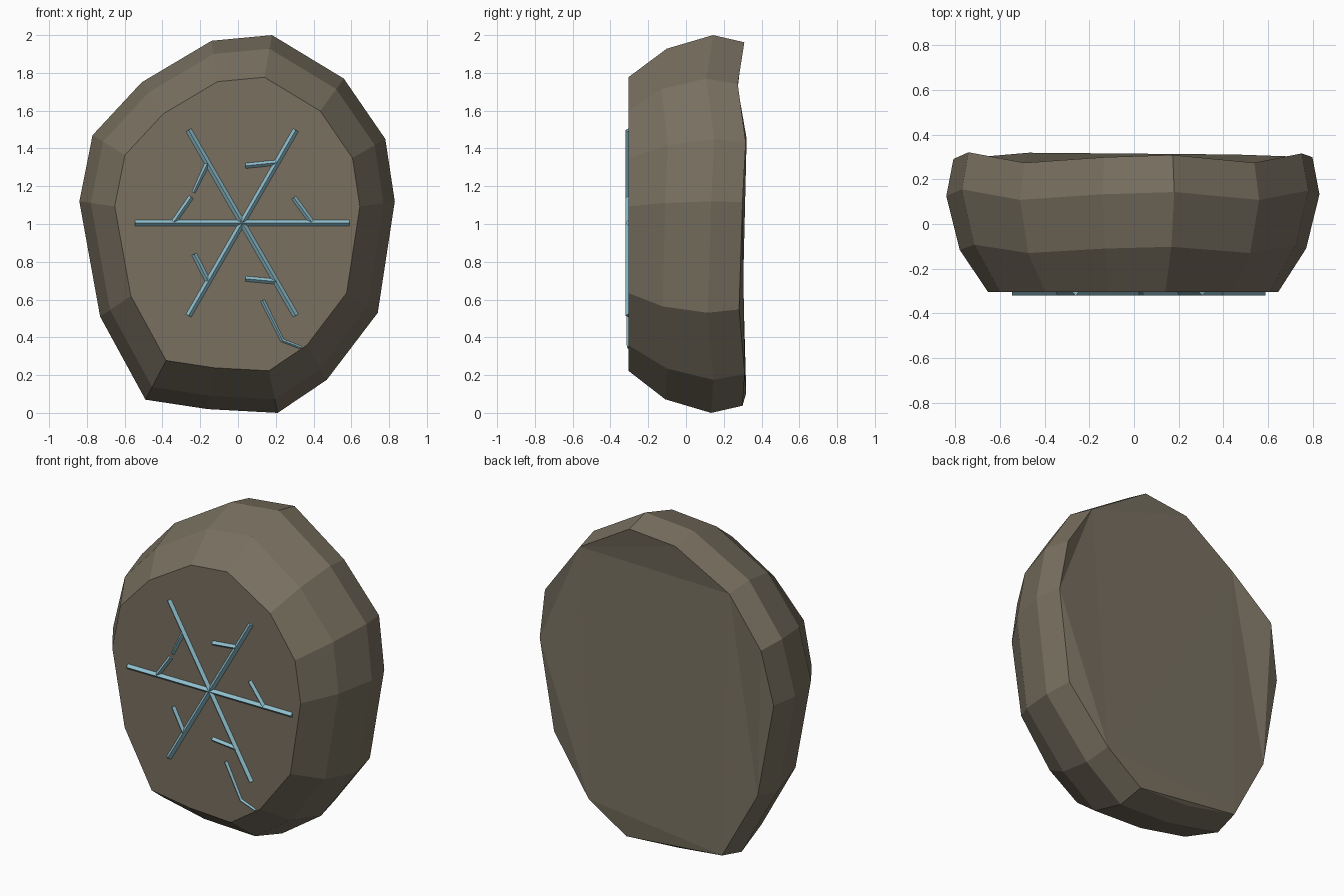
import bpy, bmesh, math
from mathutils import Vector

if "Cube" in bpy.data.objects:
    bpy.data.objects.remove(bpy.data.objects["Cube"])


def material(name, rgb):
    m = bpy.data.materials.new(name)
    m.diffuse_color = (*rgb, 1.0)
    m.use_nodes = True
    m.node_tree.nodes["Principled BSDF"].inputs["Base Color"].default_value = m.diffuse_color
    return m


stone_mat = material("brown grey stone", (0.19, 0.163, 0.118))
rune_mat = material("pale ice blue", (0.27, 0.52, 0.61))


def make_object(name, bm, mat):
    bmesh.ops.recalc_face_normals(bm, faces=bm.faces[:])
    me = bpy.data.meshes.new(name)
    bm.to_mesh(me)
    bm.free()
    me.materials.append(mat)
    ob = bpy.data.objects.new(name, me)
    bpy.context.collection.objects.link(ob)
    return ob


# Stone: widest outline (x, z, depth wobble), lofted through four rings
outline = [(-0.14, 1.97, 0), (0.18, 2.0, 0.01), (0.56, 1.77, -0.025),
           (0.78, 1.45, 0.017), (0.83, 1.12, 0), (0.74, 0.53, -0.018),
           (0.47, 0.175, 0.012), (0.21, 0.0, 0), (-0.16, 0.02, -0.01),
           (-0.49, 0.07, 0.02), (-0.73, 0.51, 0), (-0.84, 1.12, -0.008),
           (-0.77, 1.47, 0.022), (-0.51, 1.75, -0.025)]
# (y, scale, wobble amount)
rings = [(-0.305, 0.777, 0), (-0.11, 0.928, 0.8), (0.133, 1.0, 1), (0.299, 0.962, 1)]

bm = bmesh.new()
loops = [[bm.verts.new((x * s, y + d * w, 1 + (z - 1) * s)) for x, z, d in outline]
         for y, s, w in rings]
n = len(outline)
for a, b in zip(loops, loops[1:]):
    for i in range(n):
        j = (i + 1) % n
        bm.faces.new((a[i], a[j], b[j], b[i]))
bm.faces.new(loops[0])
back = bm.faces.new(loops[-1])
bmesh.ops.triangulate(bm, faces=[back])
make_object("stone", bm, stone_mat)


# Rune strokes: diamond-section bars half sunk in the front face
def stroke(name, points, radius=0.016, end_radius=None):
    end_radius = radius if end_radius is None else end_radius
    pts = [Vector((x, -0.305, z)) for x, z in points]
    bm = bmesh.new()
    sections = []
    for i, p in enumerate(pts):
        d = (pts[min(i + 1, len(pts) - 1)] - pts[max(i - 1, 0)]).normalized()
        side = Vector((-d.z, 0, d.x))
        out = Vector((0, -1, 0))
        r = radius + (end_radius - radius) * i / (len(pts) - 1)
        sections.append([bm.verts.new(p + o * r) for o in (side, out, -side, -out)])
    for a, b in zip(sections, sections[1:]):
        for k in range(4):
            m = (k + 1) % 4
            bm.faces.new((a[k], a[m], b[m], b[k]))
    bm.faces.new(sections[0])
    bm.faces.new(sections[-1])
    make_object(name, bm, rune_mat)


# Six long arms from the centre, as three crossing bars
cx, cz, arm = 0.022, 1.006, 0.567
for k in range(3):
    a = math.radians(60 * k)
    dx, dz = arm * math.cos(a), arm * math.sin(a)
    stroke(f"rune_arm_{k + 1}", [(cx - dx, cz - dz), (cx + dx, cz + dz)])

# Short side branch on each arm
branches = [[(0.39, 1.01), (0.295, 1.14)],
            [(0.205, 1.325), (0.04, 1.308)],
            [(-0.34, 1.01), (-0.248, 1.143)],
            [(-0.16, 0.70), (-0.232, 0.84)],
            [(0.205, 0.695), (0.04, 0.71)]]
for i, pts in enumerate(branches):
    stroke(f"rune_branch_{i + 1}", pts, 0.014)
stroke("rune_branch_6", [(-0.16, 1.325), (-0.235, 1.168)], 0.014, 0.009)

# Loose bent stroke near the lower edge
stroke("rune_tail", [(0.13, 0.595), (0.235, 0.383), (0.335, 0.345)], 0.012, 0.008)
